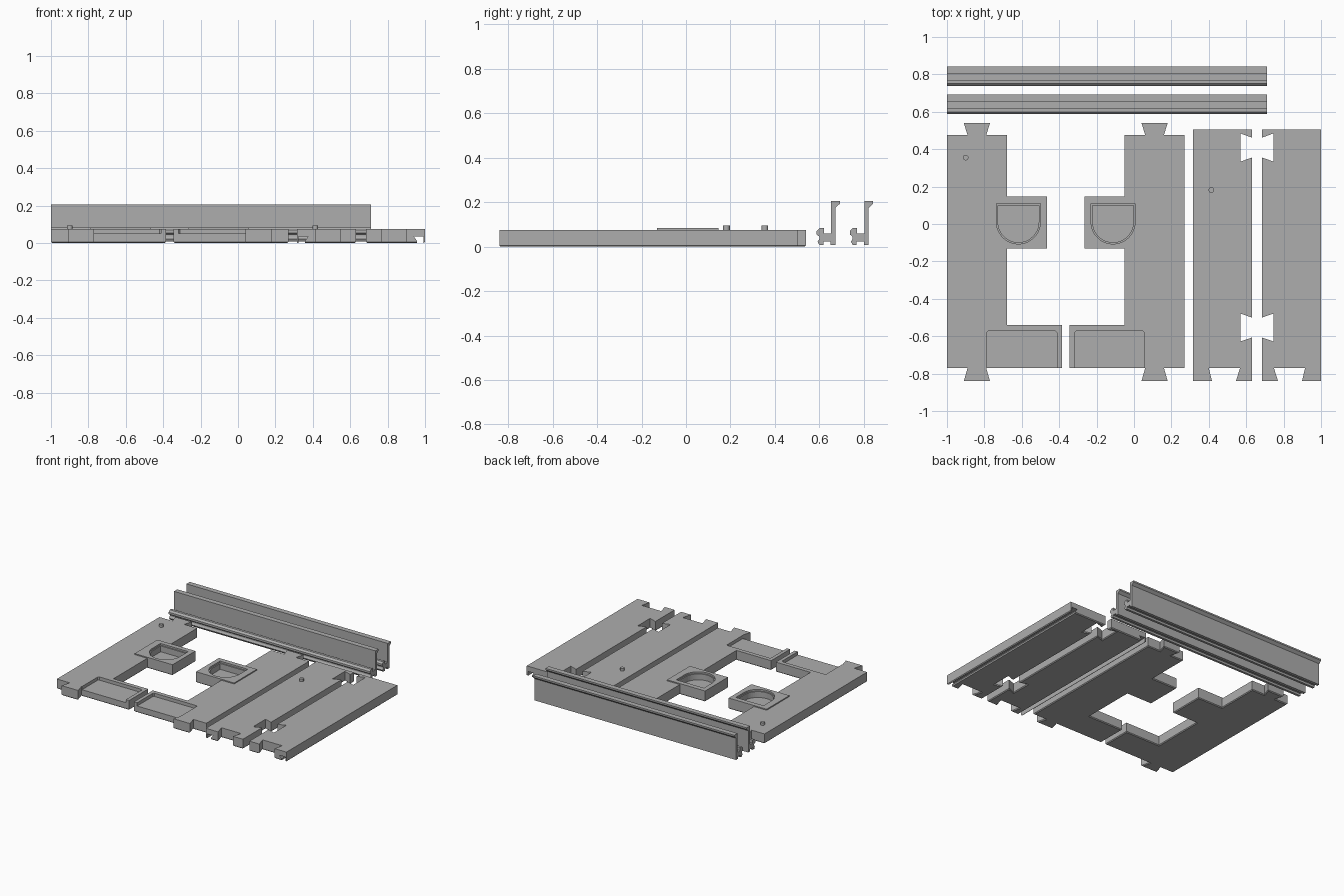
import bpy, bmesh, math
from mathutils import Matrix

if "Cube" in bpy.data.objects:
    bpy.data.objects.remove(bpy.data.objects["Cube"])

grey = bpy.data.materials.new("plain grey")
grey.use_nodes = True
COLOUR = (0.42, 0.42, 0.42, 1)
grey.diffuse_color = COLOUR
grey.node_tree.nodes["Principled BSDF"].inputs["Base Color"].default_value = COLOUR

T = 0.075  # plate thickness


def finish(name, bm):
    bmesh.ops.recalc_face_normals(bm, faces=bm.faces)
    mesh = bpy.data.meshes.new(name)
    bm.to_mesh(mesh)
    bm.free()
    mesh.materials.append(grey)
    ob = bpy.data.objects.new(name, mesh)
    bpy.context.collection.objects.link(ob)
    return ob


def prism(name, outline, z0, z1, bevel=0):
    """Extrude an x-y outline upward, optionally easing the bottom rim."""
    bm = bmesh.new()
    base = bm.faces.new([bm.verts.new((x, y, z0)) for x, y in outline])
    out = bmesh.ops.extrude_face_region(bm, geom=[base], use_keep_orig=True)
    top = [v for v in out["geom"] if isinstance(v, bmesh.types.BMVert)]
    bmesh.ops.translate(bm, verts=top, vec=(0, 0, z1 - z0))
    if bevel:
        bmesh.ops.bevel(bm, geom=list(base.edges), offset=bevel, segments=1, affect='EDGES')
    return finish(name, bm)


def box(x0, x1, y0, y1):
    return [(x0, y0), (x1, y0), (x1, y1), (x0, y1)]


def sweep(name, profile, axis, start, end):
    """Extrude a cross-section along x (profile y,z) or along y (profile x,z)."""
    bm = bmesh.new()
    place = (lambda a, b: (start, a, b)) if axis == "x" else (lambda a, b: (a, start, b))
    face = bm.faces.new([bm.verts.new(place(a, b)) for a, b in profile])
    out = bmesh.ops.extrude_face_region(bm, geom=[face], use_keep_orig=True)
    verts = [v for v in out["geom"] if isinstance(v, bmesh.types.BMVert)]
    d = end - start
    bmesh.ops.translate(bm, verts=verts, vec=(d, 0, 0) if axis == "x" else (0, d, 0))
    return finish(name, bm)


def combine(ob, other, operation):
    mod = ob.modifiers.new("combine", 'BOOLEAN')
    mod.operation, mod.object, mod.solver = operation, other, 'EXACT'
    bpy.context.view_layer.objects.active = ob
    bpy.ops.object.modifier_apply(modifier=mod.name)
    bpy.data.objects.remove(other)


def mirrored(ob, name, plane):
    """Copy a part reflected across x = plane."""
    copy = ob.copy()
    copy.data = ob.data.copy()
    copy.name = name
    copy.data.transform(Matrix.Translation((2 * plane, 0, 0)) @ Matrix.Scale(-1, 4, (1, 0, 0)))
    copy.data.flip_normals()
    bpy.context.collection.objects.link(copy)
    return copy


def d_shape(cx, cy, r, back):
    arc = [(cx + r * math.cos(a), cy + r * math.sin(a))
           for a in (math.pi + math.pi * i / 24 for i in range(25))]
    return arc + [(cx + r, back), (cx - r, back)]


def peg(name, x, y):
    bm = bmesh.new()
    bmesh.ops.create_cone(bm, cap_ends=True, segments=20, radius1=0.015, radius2=0.015,
                          depth=0.03, matrix=Matrix.Translation((x, y, 0.08)))
    ob = finish(name, bm)
    for p in ob.data.polygons:
        p.use_smooth = len(p.vertices) == 4
    for e in ob.data.edges:
        a, b = (ob.data.vertices[i].co.z for i in e.vertices)
        e.use_edge_sharp = abs(a - b) < 0.001


# L-shaped panel with dovetail tabs and a side shelf for the cup
panel = prism("left_panel", [
    (-1, -0.77), (-0.89, -0.77), (-0.91, -0.84), (-0.77, -0.84), (-0.79, -0.77),
    (-0.385, -0.77), (-0.385, -0.54), (-0.68, -0.54), (-0.68, -0.13), (-0.465, -0.13),
    (-0.465, 0.147), (-0.68, 0.147), (-0.68, 0.475), (-0.79, 0.475), (-0.77, 0.54),
    (-0.91, 0.54), (-0.89, 0.475), (-1, 0.475)], 0, T, 0.006)

# raised cup rim and its stepped pocket
rim = prism("rim", box(-0.788, -0.465, -0.13, 0.147), 0.05, 0.083)
combine(panel, rim, 'UNION')
for r, back, floor in ((0.1175, 0.11, 0.07), (0.109, 0.1, 0.025)):
    combine(panel, prism("pocket", d_shape(-0.618, 0.011, r, back), floor, 0.2), 'DIFFERENCE')

# shallow recess open to the front of the foot
recess = box(-0.786, -0.412, -0.78, -0.58)[:2] + [
    (-0.412, -0.58), (-0.42, -0.572), (-0.778, -0.572), (-0.786, -0.58)]
# keep the recess off the front tab
combine(panel, prism("recess", recess, 0.05, 0.2), 'DIFFERENCE')
mirrored(panel, "middle_panel", -0.365)

# long strip with dovetail sockets on its front end and inner side
strip = prism("inner_strip", [
    (0.315, -0.84), (0.417, -0.84), (0.4, -0.77), (0.567, -0.77), (0.545, -0.84),
    (0.63, -0.84), (0.63, -0.607), (0.57, -0.628), (0.57, -0.479), (0.63, -0.5),
    (0.63, 0.355), (0.57, 0.334), (0.57, 0.484), (0.63, 0.462), (0.63, 0.505),
    (0.315, 0.505)], 0, T, 0.006)

# rail groove under the outer edge
groove = sweep("groove", [(0.324, -0.01), (0.358, -0.01), (0.358, 0.012), (0.375, 0.035),
                          (0.324, 0.035)], "y", -0.9, 0.6)
combine(strip, groove, 'DIFFERENCE')
mirrored(strip, "outer_strip", 0.6575)

# locating pegs
peg("left_panel_peg", -0.9, 0.355)
peg("inner_strip_peg", 0.413, 0.182)

# two standing rails: hooked lip, web, tall wall and top flange
rail_profile = [
    (0.6, 0.008), (0.618, 0.008), (0.618, 0.024), (0.65, 0.024), (0.65, 0.008),
    (0.672, 0.008), (0.672, 0.175), (0.692, 0.193), (0.692, 0.205), (0.652, 0.205),
    (0.652, 0.06), (0.62, 0.06), (0.62, 0.083), (0.6, 0.083), (0.587, 0.07),
    (0.587, 0.055), (0.6, 0.045), (0.6, 0.035), (0.592, 0.022)]
for i, name in enumerate(("front_rail", "back_rail")):
    sweep(name, [(y + 0.15 * i, z) for y, z in rail_profile], "x", -1, 0.71)
